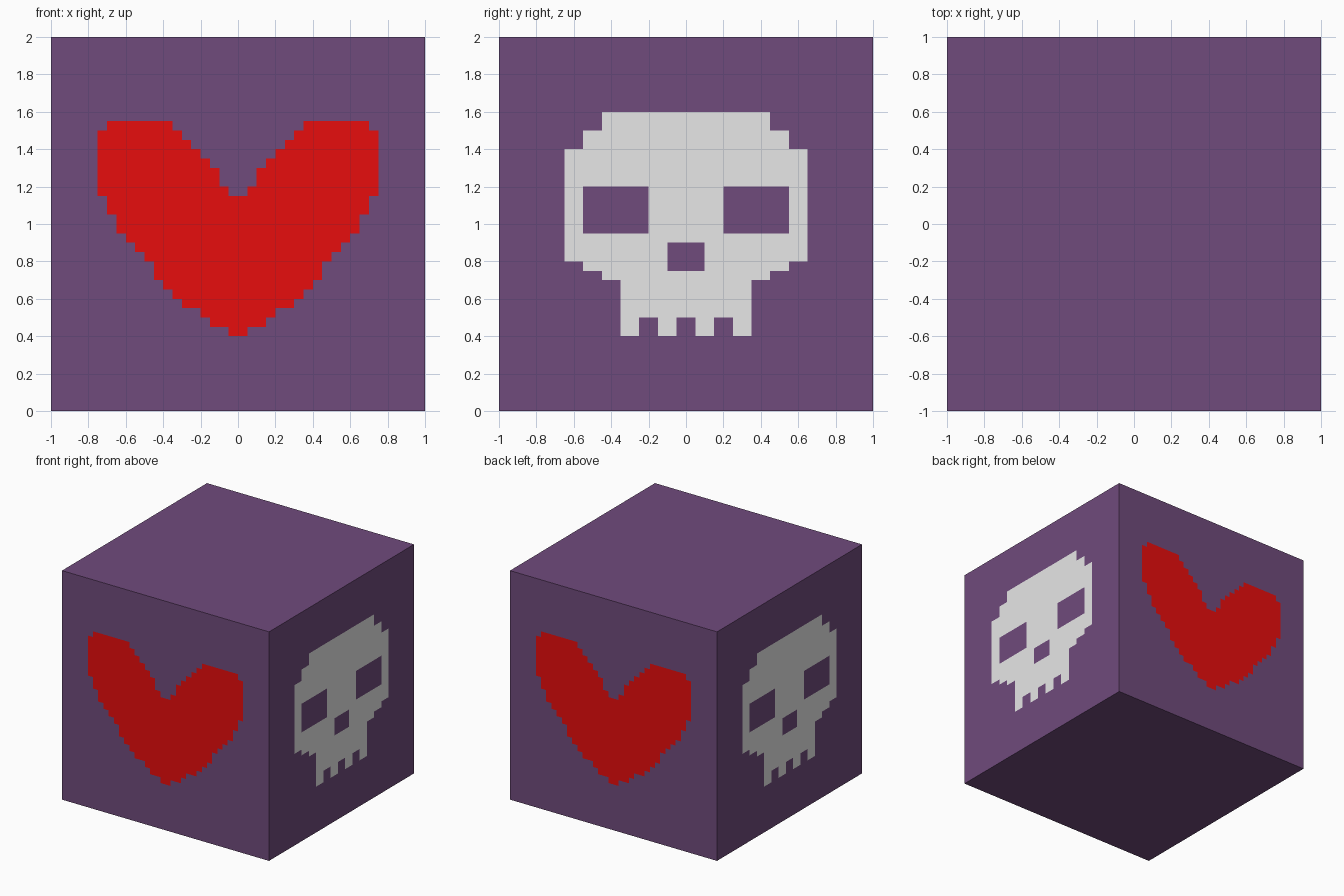
import bpy, bmesh
from mathutils import Vector

if "Cube" in bpy.data.objects:
    bpy.data.objects.remove(bpy.data.objects["Cube"])

N = 40            # cells along each edge
S = 2.0 / N       # cell size 0.05


def material(name, rgb):
    m = bpy.data.materials.new(name)
    m.diffuse_color = (*rgb, 1)
    m.use_nodes = True
    m.node_tree.nodes["Principled BSDF"].inputs["Base Color"].default_value = m.diffuse_color
    return m


# Half widths in cells, row by row from z = 0.4 upward
HEART_OUT = [1, 3, 4, 6, 7, 8, 9, 9, 10, 11, 12, 13, 13, 14, 14] + [15] * 7 + [14]
HEART_IN = [0] * 15 + [1, 2, 2, 3, 4, 5, 6, 7]
SKULL_OUT = [7] * 6 + [9, 11] + [13] * 12 + [11] * 2 + [9] * 2


def heart(u, z):
    r = int(z / S) - 8
    return 0 <= r < len(HEART_OUT) and HEART_IN[r] * S < u < HEART_OUT[r] * S


def skull(u, z):
    r = int(z / S) - 8
    if not (0 <= r < len(SKULL_OUT) and u < SKULL_OUT[r] * S):
        return False
    eye = 0.2 < u < 0.55 and 0.95 < z < 1.2
    nose = u < 0.1 and 0.75 < z < 0.9
    gap = z < 0.5 and (u < 0.05 or 0.15 < u < 0.25)
    return not (eye or nose or gap)


bm = bmesh.new()


# One side wall as a grid of cells, painted by the picture rule
def wall(normal, picture, index):
    n = Vector(normal)
    right = Vector((0, 0, 1)).cross(n)
    v = [[bm.verts.new(n + right * (i * S - 1) + Vector((0, 0, j * S)))
          for j in range(N + 1)] for i in range(N + 1)]
    for i in range(N):
        for j in range(N):
            f = bm.faces.new((v[i][j], v[i + 1][j], v[i + 1][j + 1], v[i][j + 1]))
            if picture(abs((i + 0.5) * S - 1), (j + 0.5) * S):
                f.material_index = index


# Hearts on front and back, skulls on the two sides
for s in (-1, 1):
    wall((0, s, 0), heart, 1)
    wall((s, 0, 0), skull, 2)

# Plain top and bottom
corners = [(-1, -1), (1, -1), (1, 1), (-1, 1)]
bm.faces.new([bm.verts.new((x, y, 2)) for x, y in corners])
bm.faces.new([bm.verts.new((x, y, 0)) for x, y in reversed(corners)])
bmesh.ops.remove_doubles(bm, verts=bm.verts, dist=0.001)

mesh = bpy.data.meshes.new("painted_cube")
bm.to_mesh(mesh)
bm.free()
for name, rgb in (("purple", (0.162, 0.07, 0.202)),
                  ("red", (0.8, 0.004, 0.004)),
                  ("light_grey", (0.8, 0.8, 0.8))):
    mesh.materials.append(material(name, rgb))
bpy.context.collection.objects.link(bpy.data.objects.new("painted_cube", mesh))
